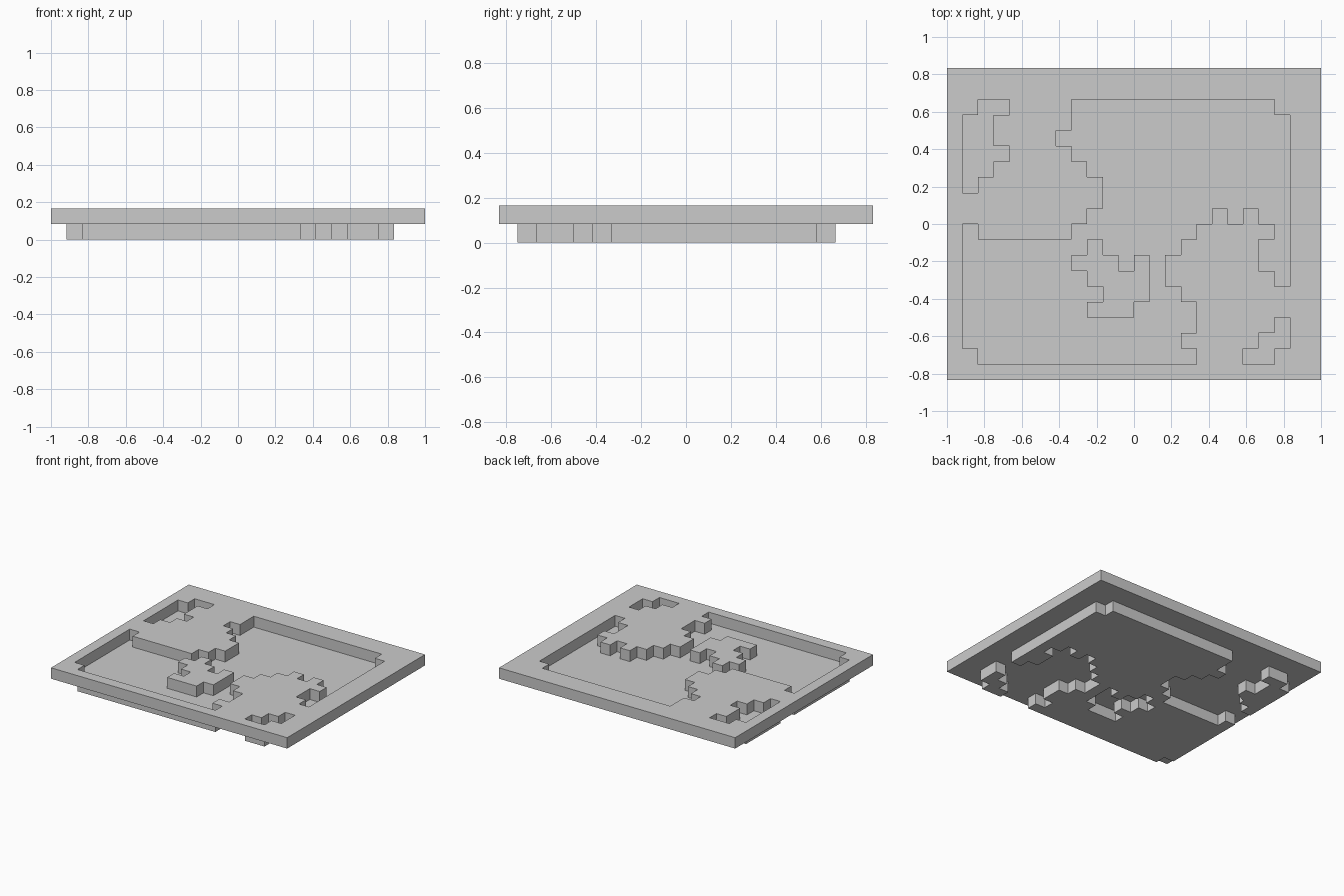
import bpy, bmesh

if "Cube" in bpy.data.objects:
    bpy.data.objects.remove(bpy.data.objects["Cube"])

U = 1 / 12  # size of one map cell

# Stepped outlines in cells: each pair is a corner, joined by an x move then a y move
BORDER = [(-12, 10), (12, -10)]
SMALL_POOL = [(-10, 8), (-8, 7), (-9, 5), (-8, 4), (-9, 3), (-10, 2), (-11, 7)]
MAIN_POOL = [(-4, 8), (9, 7), (10, -4), (9, -3), (8, -1), (9, 0), (8, 1), (7, 0), (6, 1),
             (5, 0), (4, -1), (3, -2), (2, -4), (3, -5), (4, -7), (3, -8), (4, -9),
             (-10, -8), (-11, 0), (-10, -1), (-4, 0), (-3, 1), (-2, 3), (-3, 4),
             (-4, 5), (-5, 6)]
ISLAND = [(-3, -1), (-2, -2), (-1, -3), (0, -2), (1, -5), (0, -6), (-3, -5), (-2, -4),
          (-3, -3), (-4, -2)]
CORNER_POOL = [(9, -6), (10, -8), (9, -9), (7, -8), (8, -7)]


def stepped_points(outline):
    points = []
    for i, (x, y) in enumerate(outline):
        next_x = outline[(i + 1) % len(outline)][0]
        points += [(x * U, y * U), (next_x * U, y * U)]
    return points


def slab(name, outlines, bottom):
    """Filled slab one cell thick; nested outlines become holes."""
    curve = bpy.data.curves.new(name + "_profile", 'CURVE')
    curve.dimensions = '2D'
    curve.fill_mode = 'BOTH'
    curve.extrude = U / 2
    for outline in outlines:
        points = stepped_points(outline)
        spline = curve.splines.new('POLY')
        spline.points.add(len(points) - 1)
        for p, (x, y) in zip(spline.points, points):
            p.co = (x, y, 0, 1)
        spline.use_cyclic_u = True
    helper = bpy.data.objects.new(name + "_profile", curve)
    bpy.context.collection.objects.link(helper)
    bpy.context.view_layer.update()
    graph = bpy.context.evaluated_depsgraph_get()
    mesh = bpy.data.meshes.new_from_object(helper.evaluated_get(graph))
    bpy.data.objects.remove(helper)

    # Weld caps to walls and keep faces flat
    bm = bmesh.new()
    bm.from_mesh(mesh)
    bmesh.ops.remove_doubles(bm, verts=bm.verts, dist=1e-4)
    bmesh.ops.recalc_face_normals(bm, faces=bm.faces)
    for f in bm.faces:
        f.smooth = False
    bm.to_mesh(mesh)
    bm.free()
    obj = bpy.data.objects.new(name, mesh)
    obj.location.z = bottom + U / 2
    bpy.context.collection.objects.link(obj)
    return obj


# Upper land layer with pool-shaped openings and a free island
slab("land", [BORDER, SMALL_POOL, MAIN_POOL, ISLAND, CORNER_POOL], U)

# Lower layer: pool floors beneath the openings
slab("small_pool_floor", [SMALL_POOL], 0)
slab("main_pool_floor", [MAIN_POOL, ISLAND], 0)
slab("corner_pool_floor", [CORNER_POOL], 0)
